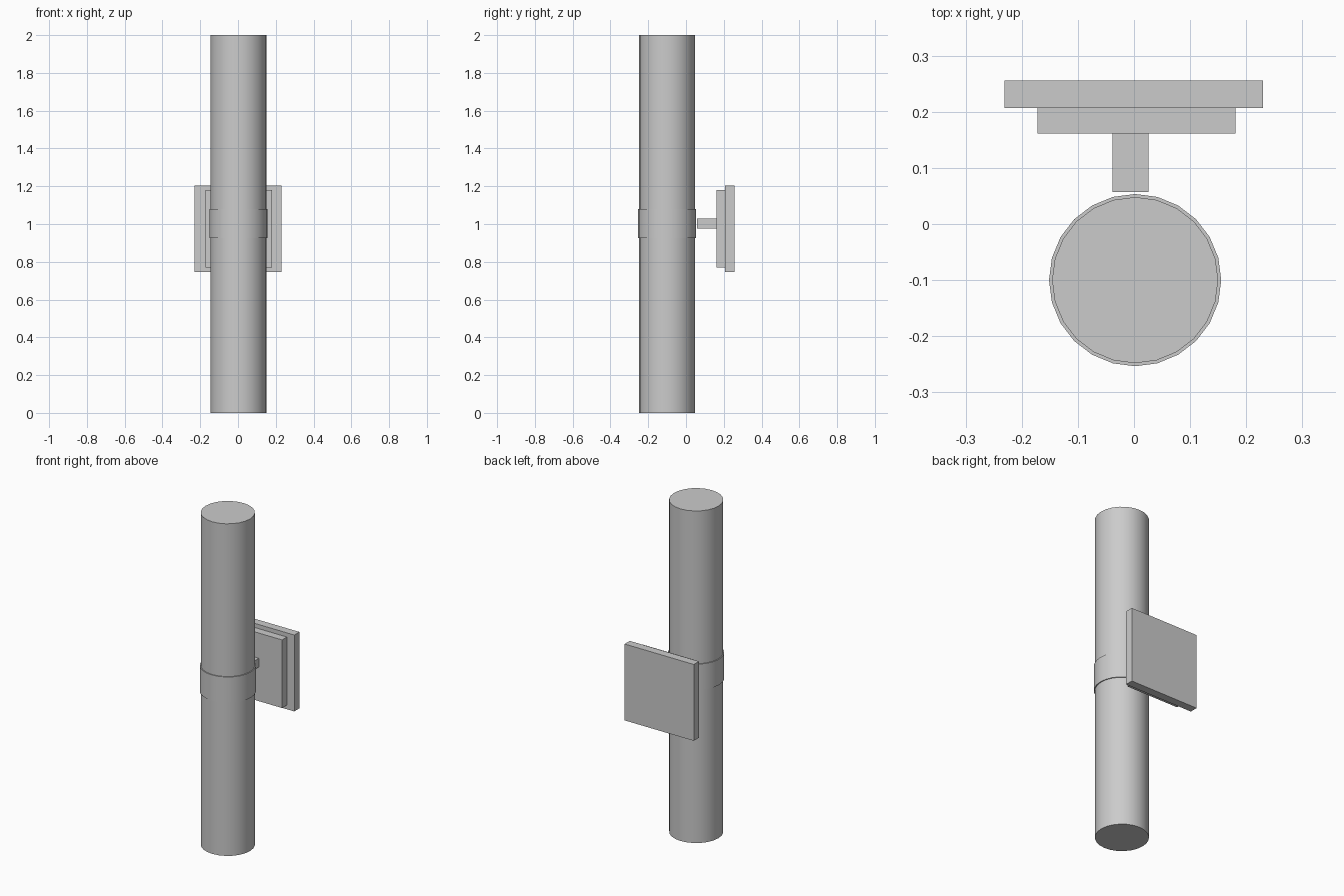
import bpy

default_cube = bpy.data.objects.get("Cube")
if default_cube:
    bpy.data.objects.remove(default_cube, do_unlink=True)

# Single matte grey finish
grey = bpy.data.materials.new("light_grey")
grey.use_nodes = True
colour = (0.6, 0.6, 0.6, 1)
grey.diffuse_color = colour
grey.node_tree.nodes["Principled BSDF"].inputs["Base Color"].default_value = colour


def cylinder(name, radius, z0, z1):
    """Upright smooth-sided cylinder on the lamp axis."""
    bpy.ops.mesh.primitive_cylinder_add(
        vertices=24, radius=radius, depth=z1 - z0,
        location=(0.002, -0.1, (z0 + z1) / 2))
    obj = bpy.context.object
    obj.name = name
    obj.data.materials.append(grey)
    bpy.ops.object.shade_smooth_by_angle()
    return obj


def box(name, low, high):
    """Sharp-edged box between two corners."""
    centre = [(a + b) / 2 for a, b in zip(low, high)]
    bpy.ops.mesh.primitive_cube_add(size=1, location=centre)
    obj = bpy.context.object
    obj.name = name
    obj.scale = [b - a for a, b in zip(low, high)]
    bpy.ops.object.transform_apply(location=False, rotation=False, scale=True)
    obj.data.materials.append(grey)
    return obj


# Long tube and the band around its middle
cylinder("light_tube", 0.148, 0, 2)
cylinder("middle_band", 0.1535, 0.925, 1.08)

# Wall bracket: arm, stepped mounting plate, back plate
box("bracket_arm", (-0.038, 0.057, 0.975), (0.026, 0.161, 1.028))
box("mounting_plate", (-0.172, 0.161, 0.77), (0.181, 0.207, 1.18))
box("back_plate", (-0.231, 0.207, 0.745), (0.23, 0.256, 1.205))
